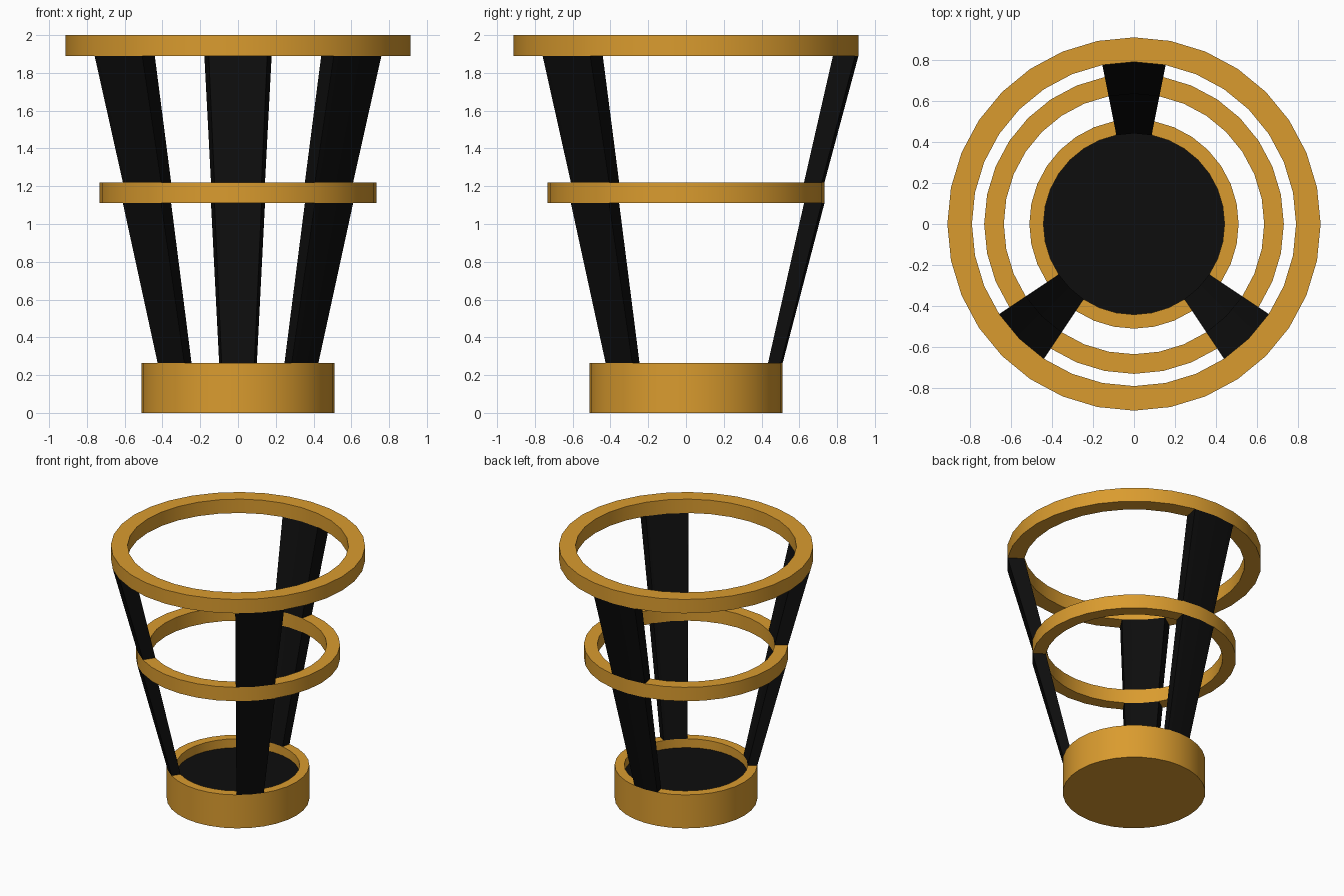
import bpy, bmesh
from math import pi, sin, cos

if "Cube" in bpy.data.objects:
    bpy.data.objects.remove(bpy.data.objects["Cube"])

SIDES = 32
STEP = 2 * pi / SIDES


def material(name, color):
    m = bpy.data.materials.new(name)
    m.diffuse_color = color
    m.use_nodes = True
    m.node_tree.nodes["Principled BSDF"].inputs["Base Color"].default_value = m.diffuse_color
    return m


gold = material("gold_metal", (0.70, 0.33, 0.028, 1))
black = material("black_metal", (0.004, 0.004, 0.004, 1))


def finish(bm, name, mat):
    bmesh.ops.recalc_face_normals(bm, faces=bm.faces)
    me = bpy.data.meshes.new(name)
    bm.to_mesh(me)
    bm.free()
    ob = bpy.data.objects.new(name, me)
    bpy.context.collection.objects.link(ob)
    me.materials.append(mat)
    bpy.ops.object.select_all(action='DESELECT')
    ob.select_set(True)
    bpy.context.view_layer.objects.active = ob
    bpy.ops.object.shade_smooth_by_angle(angle=pi / 6)
    return ob


def point(bm, r, z, a):
    return bm.verts.new((r * cos(a), r * sin(a), z))


def lathe(name, profile, mat, closed):
    """Spin an (r, z) profile; an open one gets its two ends capped."""
    bm = bmesh.new()
    rows = [[point(bm, r, z, i * STEP) for i in range(SIDES)] for r, z in profile]
    pairs = list(zip(rows, rows[1:])) + ([(rows[-1], rows[0])] if closed else [])
    for lo, hi in pairs:
        for i in range(SIDES):
            j = (i + 1) % SIDES
            bm.faces.new((lo[i], lo[j], hi[j], hi[i]))
    if not closed:
        bm.faces.new(rows[0])
        bm.faces.new(rows[-1])
    return finish(bm, name, mat)


def leg(name, angle, bottom, top):
    """Bridge two ring segments from (inner, outer, z) to (inner, outer, z)."""
    bm = bmesh.new()
    angles = [angle + k * STEP for k in (-1, 0, 1)]
    loops = []
    for inner, outer, z in (bottom, top):
        loops.append([point(bm, outer, z, a) for a in angles]
                     + [point(bm, inner, z, a) for a in reversed(angles)])
    lo, hi = loops
    for i in range(6):
        j = (i + 1) % 6
        bm.faces.new((lo[i], lo[j], hi[j], hi[i]))
    for l in loops:
        bm.faces.new((l[0], l[1], l[4], l[5]))
        bm.faces.new((l[1], l[2], l[3], l[4]))
    return finish(bm, name, black)


# ring sizes: inner radius, outer radius, bottom z, top z
BASE = (0.443, 0.512, 0.0, 0.265)
MID = (0.637, 0.733, 1.11, 1.22)
TOP = (0.793, 0.913, 1.89, 2.0)

# base cup with a black plate inside
ri, ro, z0, z1 = BASE
lathe("base_cup", [(ro, z0), (ro, z1), (ri, z1), (ri, 0.15)], gold, False)
lathe("base_plate", [(ri, 0.15), (ri, 0.195)], black, False)

# hoops
for name, (ri, ro, z0, z1) in (("middle_ring", MID), ("top_ring", TOP)):
    lathe(name, [(ro, z0), (ro, z1), (ri, z1), (ri, z0)], gold, True)

# three splayed legs, each in a lower and an upper section
for side, ang in (("back", pi / 2), ("front_right", -pi / 4), ("front_left", -3 * pi / 4)):
    for part, a, b in (("lower", BASE, MID), ("upper", MID, TOP)):
        leg(f"{side}_leg_{part}", ang, (a[0], a[1], a[3]), (b[0], b[1], b[2]))
